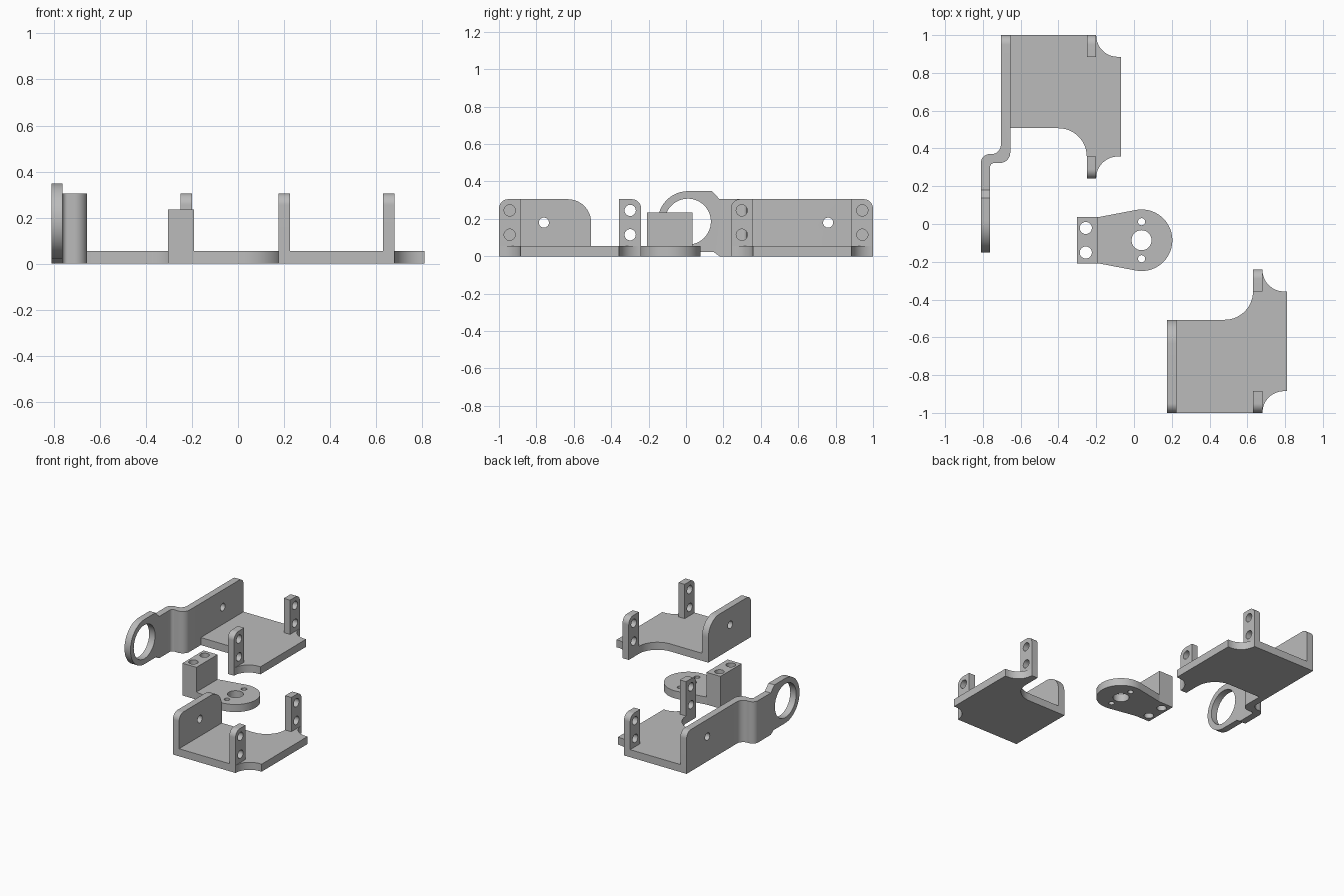
import bpy, bmesh, math
from mathutils import Matrix, Vector

if "Cube" in bpy.data.objects:
    bpy.data.objects.remove(bpy.data.objects["Cube"])

grey = bpy.data.materials.new("plain grey")
grey.diffuse_color = (0.5, 0.5, 0.5, 1)
grey.use_nodes = True
grey.node_tree.nodes["Principled BSDF"].inputs["Base Color"].default_value = grey.diffuse_color


def circle(cx, cy, r, a0=0, a1=360, n=48):
    full = abs(a1 - a0) == 360
    steps = n if full else n + 1
    return [(cx + r * math.cos(math.radians(a0 + (a1 - a0) * i / n)),
             cy + r * math.sin(math.radians(a0 + (a1 - a0) * i / n))) for i in range(steps)]


def rounded(points, n=14):
    """Outline whose points (x, y, radius) are filleted."""
    out = []
    for i, p in enumerate(points):
        c = Vector(p[:2])
        r = p[2] if len(p) > 2 else 0
        if not r:
            out.append(tuple(c))
            continue
        a = (Vector(points[i - 1][:2]) - c).normalized()
        b = (Vector(points[(i + 1) % len(points)][:2]) - c).normalized()
        half = a.angle(b) / 2
        centre = c + (a + b).normalized() * (r / math.sin(half))
        s = c + a * (r / math.tan(half)) - centre
        e = c + b * (r / math.tan(half)) - centre
        turn = math.atan2(s.x * e.y - s.y * e.x, s.dot(e))
        for k in range(n + 1):
            v = s.copy()
            v.rotate(Matrix.Rotation(turn * k / n, 2))
            out.append(tuple(centre + v))
    return out


def slab(name, loops, lo, hi, axis="z"):
    """Extrude an outline with holes along z (plan) or x (side profile)."""
    cu = bpy.data.curves.new(name, "CURVE")
    cu.dimensions, cu.fill_mode, cu.extrude = "2D", "BOTH", (hi - lo) / 2
    for loop in loops:
        sp = cu.splines.new("POLY")
        sp.points.add(len(loop) - 1)
        for pt, (u, v) in zip(sp.points, loop):
            pt.co = (u, v, 0, 1)
        sp.use_cyclic_u = True
    tmp = bpy.data.objects.new(name + " outline", cu)
    bpy.context.collection.objects.link(tmp)
    bpy.context.view_layer.update()
    me = bpy.data.meshes.new_from_object(tmp.evaluated_get(bpy.context.evaluated_depsgraph_get()))
    bpy.data.objects.remove(tmp)
    me.transform(Matrix.Translation((0, 0, (lo + hi) / 2)))
    if axis == "x":
        me.transform(Matrix(((0, 0, 1, 0), (1, 0, 0, 0), (0, 1, 0, 0), (0, 0, 0, 1))))
    bm = bmesh.new()
    bm.from_mesh(me)
    bmesh.ops.remove_doubles(bm, verts=bm.verts, dist=1e-4)
    bmesh.ops.recalc_face_normals(bm, faces=bm.faces)
    bm.to_mesh(me)
    bm.free()
    me.materials.clear()
    me.materials.append(grey)
    ob = bpy.data.objects.new(name, me)
    bpy.context.collection.objects.link(ob)
    return ob


T, H = 0.055, 0.305   # plate thickness, wall height


def tray(label, dx, side):
    """Floor plate and two drilled posts; side flips front to back."""
    floor = [(0.225, 1), (0.68, 1), (0.68, 0.885, 0.114), (0.81, 0.885), (0.81, 0.357),
             (0.68, 0.357, 0.114), (0.68, 0.24), (0.63, 0.24), (0.63, 0.507, 0.15), (0.225, 0.507)]
    slab(label + "_floor", [rounded([(p[0] + dx, p[1] * side, *p[2:]) for p in floor])], 0, T)
    for part, outer, inner in (("outer", 1, 0.885), ("inner", 0.24, 0.357)):
        mid = side * (outer * 0.5 + inner * 0.5)
        shape = rounded([(side * inner, T), (side * outer, T),
                         (side * outer, H, 0.05), (side * inner, H)])
        holes = [circle(mid, z, 0.03, n=32) for z in (0.115, 0.245)]
        slab(f"{label}_{part}_post", [shape] + holes, 0.63 + dx, 0.68 + dx, "x")


tray("front_tray", 0, -1)
tray("back_tray", -0.88, 1)

# Front tray side wall
slab("front_wall", [rounded([(-1, 0), (-0.507, 0), (-0.507, H, 0.125), (-1, H, 0.05)]),
                    circle(-0.76, 0.18, 0.027, n=32)], 0.175, 0.225, "x")

# Back tray side wall: stepped plan crossed with a side profile ending in a ring
arm = slab("back_wall_and_ring_arm", [rounded([
    (-0.705, 1.1), (-0.705, 0.37, 0.05), (-0.81, 0.37, 0.045), (-0.81, -0.3),
    (-0.762, -0.3), (-0.762, 0.323, 0.022), (-0.655, 0.323, 0.055), (-0.655, 1.1)])], -0.2, 0.6)
profile = (rounded([(0.18, 0), (1, 0), (1, H, 0.05), (0.18, H)])
           + [(0.138, 0.348)] + circle(0.012, 0.185, 0.163, 90, 270) + [(0.148, 0.022)])
cutter = slab("arm_profile", [profile, circle(0.01, 0.185, 0.123),
                              circle(0.76, 0.18, 0.027, n=32)], -1, -0.5, "x")
mod = arm.modifiers.new("cut", "BOOLEAN")
mod.operation, mod.solver, mod.object = "INTERSECT", "EXACT", cutter
bpy.context.view_layer.objects.active = arm
bpy.ops.object.modifier_apply(modifier="cut")
bpy.data.objects.remove(cutter)

# Round mount: tapered plate with a drilled block at its straight end
CX, CY = 0.04, -0.086
slab("mount_plate", [[(-0.19, CY - 0.122)] + circle(CX, CY, 0.163, -100, 100) + [(-0.19, CY + 0.122)],
                     circle(CX, CY, 0.053), circle(CX, CY + 0.098, 0.019, n=24),
                     circle(CX, CY - 0.098, 0.019, n=24)], 0, T)
slab("mount_block", [[(-0.303, CY - 0.122), (-0.19, CY - 0.122), (-0.19, CY + 0.122), (-0.303, CY + 0.122)],
                     circle(-0.255, CY + 0.065, 0.032, n=32),
                     circle(-0.255, CY - 0.065, 0.032, n=32)], 0, 0.235)

# Smooth the rounded sides, keep the edges sharp
for ob in bpy.context.scene.objects:
    ob.select_set(True)
bpy.context.view_layer.objects.active = arm
bpy.ops.object.shade_smooth_by_angle(angle=math.radians(30))
